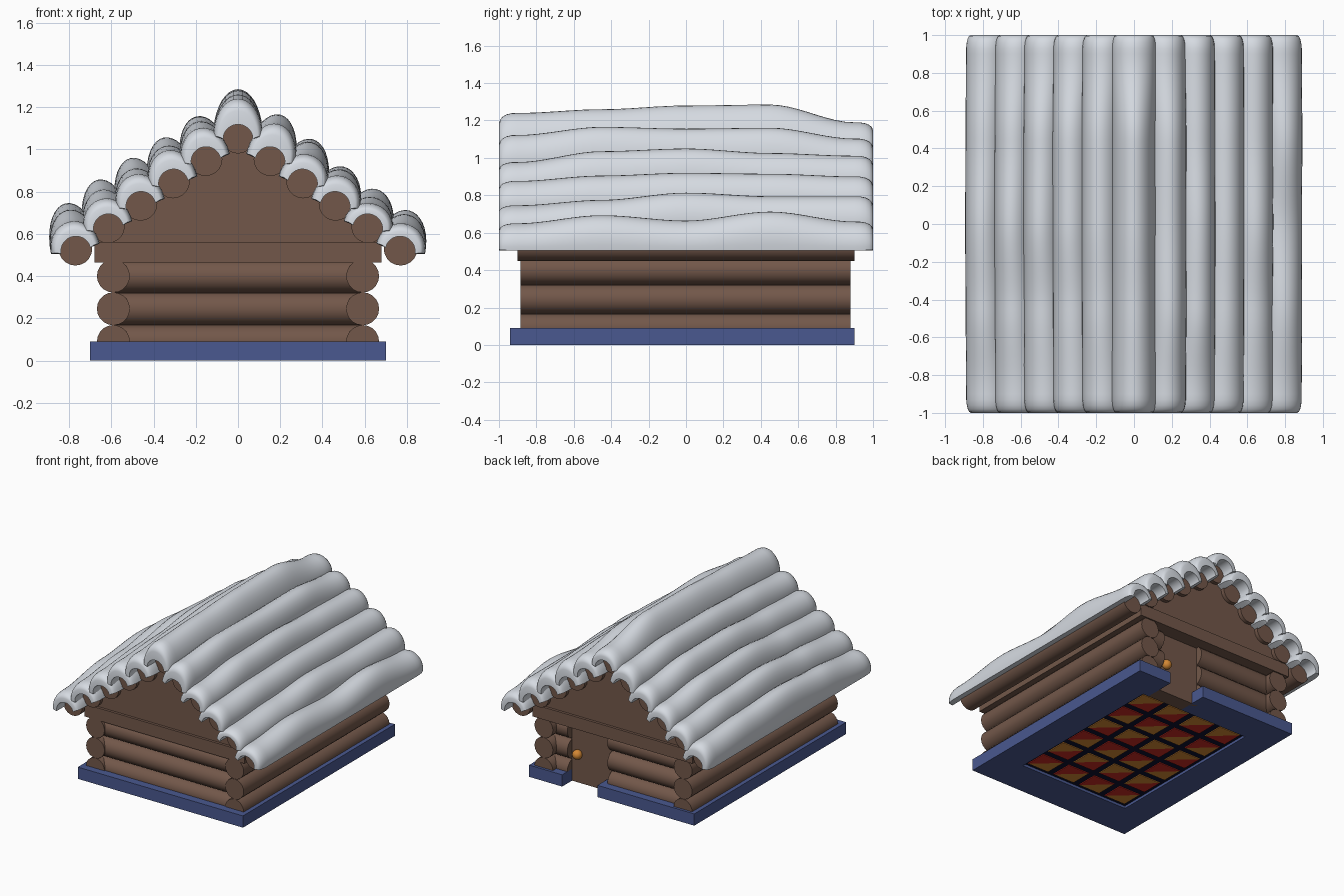
import bpy, bmesh, math
from mathutils import Matrix, Vector

cube = bpy.data.objects.get("Cube")
if cube:
    bpy.data.objects.remove(cube, do_unlink=True)


def material(name, *srgb):
    rgba = [(c / 255) ** 2.2 for c in srgb] + [1]
    m = bpy.data.materials.new(name)
    m.use_nodes = True
    m.diffuse_color = rgba
    m.node_tree.nodes["Principled BSDF"].inputs["Base Color"].default_value = rgba
    return m


wood = material("brown wood", 114, 88, 75)
snow = material("snow", 213, 218, 225)
blue = material("blue base", 75, 89, 142)
dark = material("dark lattice", 20, 24, 48)
red = material("red tile", 200, 46, 40)
orange = material("orange", 210, 134, 55)
parts = []


def finish(name, bm, mat):
    bmesh.ops.recalc_face_normals(bm, faces=bm.faces)
    mesh = bpy.data.meshes.new(name)
    bm.to_mesh(mesh)
    bm.free()
    mesh.materials.append(mat)
    ob = bpy.data.objects.new(name, mesh)
    bpy.context.collection.objects.link(ob)
    parts.append(ob)


def box(name, x, y, z, mat):
    bm = bmesh.new()
    bmesh.ops.create_cube(bm, size=1)
    for v in bm.verts:
        v.co = [lo + (c + 0.5) * (hi - lo) for c, (lo, hi) in zip(v.co, (x, y, z))]
    finish(name, bm, mat)


def log(name, start, end, radius):
    a, b = Vector(start), Vector(end)
    turn = (b - a).to_track_quat('Z', 'Y').to_matrix().to_4x4()
    bm = bmesh.new()
    bmesh.ops.create_cone(bm, cap_ends=True, segments=20, radius1=radius, radius2=radius,
                          depth=(b - a).length, matrix=Matrix.Translation((a + b) / 2) @ turn)
    finish(name, bm, wood)


def prism(name, points, shift, mat):
    bm = bmesh.new()
    face = bm.faces.new([bm.verts.new(p) for p in points])
    out = bmesh.ops.extrude_face_region(bm, geom=[face])
    bmesh.ops.translate(bm, vec=shift, verts=[g for g in out["geom"] if isinstance(g, bmesh.types.BMVert)])
    finish(name, bm, mat)


# Base frame with a notch for the door
BASE = (0, 0.09)
box("base_left", (0.47, 0.70), (-0.94, 0.66), BASE, blue)
box("base_right", (-0.70, -0.47), (-0.94, 0.66), BASE, blue)
box("base_front", (-0.47, 0.47), (-0.94, -0.66), BASE, blue)
box("base_back_left", (0.42, 0.70), (0.66, 0.90), BASE, blue)
box("base_back_right", (-0.70, 0.12), (0.66, 0.90), BASE, blue)

# Floor panel with split tiles set into its underside
box("floor_lattice", (-0.47, 0.47), (-0.66, 0.66), (0.02, 0.09), dark)
COLS, ROWS, GAP = 4, 6, 0.026
for i in range(COLS):
    for j in range(ROWS):
        x0, x1 = (-0.47 + 0.94 * (i + k) / COLS for k in (0, 1))
        y0, y1 = (-0.66 + 1.32 * (j + k) / ROWS for k in (0, 1))
        x0, x1, y0, y1 = x0 + GAP, x1 - GAP, y0 + GAP, y1 - GAP
        low = [(x0, y0, 0.014), (x1, y0, 0.014), (x0, y1, 0.014)]
        high = [(x1, y0, 0.014), (x1, y1, 0.014), (x0, y1, 0.014)]
        prism("red_tile", low if j % 2 else high, (0, 0, 0.006), red)
        prism("orange_tile", high if j % 2 else low, (0, 0, 0.006), orange)

# Log walls
for k in range(3):
    z = 0.09 + 0.155 * k
    for side in (-1, 1):
        log("side_wall_log", (side * 0.59, -0.885, z), (side * 0.59, 0.88, z), 0.078)
    log("front_wall_log", (-0.59, -0.80, z), (0.59, -0.80, z), 0.078)
    log("back_wall_log", (-0.59, 0.76, z), (0.08, 0.76, z), 0.078)
    log("back_wall_log", (0.42, 0.76, z), (0.59, 0.76, z), 0.078)

# Door and knob
box("door", (0.07, 0.43), (0.66, 0.78), (0, 0.47), wood)
bm = bmesh.new()
bmesh.ops.create_uvsphere(bm, u_segments=20, v_segments=12, radius=0.036,
                          matrix=Matrix.Translation((0.365, 0.795, 0.22)))
finish("door_knob", bm, orange)

# Ceiling beam and gables
box("ceiling_beam", (-0.68, 0.68), (-0.89, 0.89), (0.465, 0.56), wood)
for side in (-1, 1):
    y = side * 0.87
    prism("gable", [(-0.67, y, 0.56), (0.67, y, 0.56), (0, y, 1.08)], (0, -side * 0.1, 0), wood)


# Snow depth along a roll, eased between five evenly spaced depths
def depth_at(depths, y):
    t = min(max((y + 0.9) / 0.45, 0), 3.999)
    i = int(t)
    f = t - i
    f = f * f * (3 - 2 * f)
    return depths[i] * (1 - f) + depths[i + 1] * f


# Snow roll: a crescent swept along a roof log, rounded at the ends
def snow_roll(cx, cz, side, depths):
    stations = [-1, -0.994, -0.98, -0.96, -0.93]
    stations += [k / 20 for k in range(-18, 19)] + [-y for y in reversed(stations)]
    tilt = -side * math.radians(12)
    steps = 18
    bm = bmesh.new()
    rings = []
    for y in stations:
        edge = min((1 - abs(y)) / 0.08, 1)
        rounding = 0.68 + 0.32 * math.sqrt(1 - (1 - edge) ** 2)
        height = max(depth_at(depths, y) * rounding, 0.08)
        width = 0.118 - 0.075 * (1 - rounding)
        arc = [math.radians(180 * k / steps) for k in range(steps + 1)]
        ring = [(width * math.cos(a), height * math.sin(a)) for a in arc]
        ring += [(0.07 * math.cos(a), 0.068 * math.sin(a) - 0.01) for a in reversed(arc)]
        c, s = math.cos(tilt), math.sin(tilt)
        rings.append([bm.verts.new((cx + u * c - w * s, y, cz + u * s + w * c)) for u, w in ring])
    n = len(rings[0])
    for a, b in zip(rings, rings[1:]):
        for k in range(n):
            bm.faces.new((a[k], a[(k + 1) % n], b[(k + 1) % n], b[k]))
    # End crescents as strips between the outer and inner arcs
    for ring in (rings[0], rings[-1]):
        for k in range(steps):
            bm.faces.new((ring[k], ring[k + 1], ring[n - 2 - k], ring[n - 1 - k]))
    finish("snow_roll", bm, snow)


# Snow depths on the ridge and on each left roll, front to back
DEPTHS = [
    (0.18, 0.20, 0.22, 0.225, 0.13),
    (0.17, 0.215, 0.205, 0.21, 0.15),
    (0.13, 0.19, 0.205, 0.18, 0.165),
    (0.135, 0.165, 0.18, 0.175, 0.16),
    (0.11, 0.14, 0.18, 0.16, 0.16),
    (0.12, 0.165, 0.135, 0.185, 0.13),
]

# Roof logs, each with its snow, stepping from ridge to eaves
for k, depths in enumerate(DEPTHS):
    cx, cz = 0.154 * k, 1.06 - 0.106 * k
    for side in ((0,) if k == 0 else (-1, 1)):
        log("roof_log", (side * cx, -0.90, cz), (side * cx, 0.90, cz), 0.08)
        if side < 0:
            wave = [0.01 * math.sin(2 * i + k) for i in range(5)]
            depths_here = [d + w for d, w in zip((0.14, 0.18, 0.215, 0.20, 0.15), wave)]
        else:
            depths_here = depths
        snow_roll(side * cx, cz, side, depths_here)

# Smooth shading with sharp edges kept
bpy.ops.object.select_all(action='DESELECT')
for ob in parts:
    ob.select_set(True)
bpy.context.view_layer.objects.active = parts[0]
bpy.ops.object.shade_smooth_by_angle(angle=math.radians(40))
